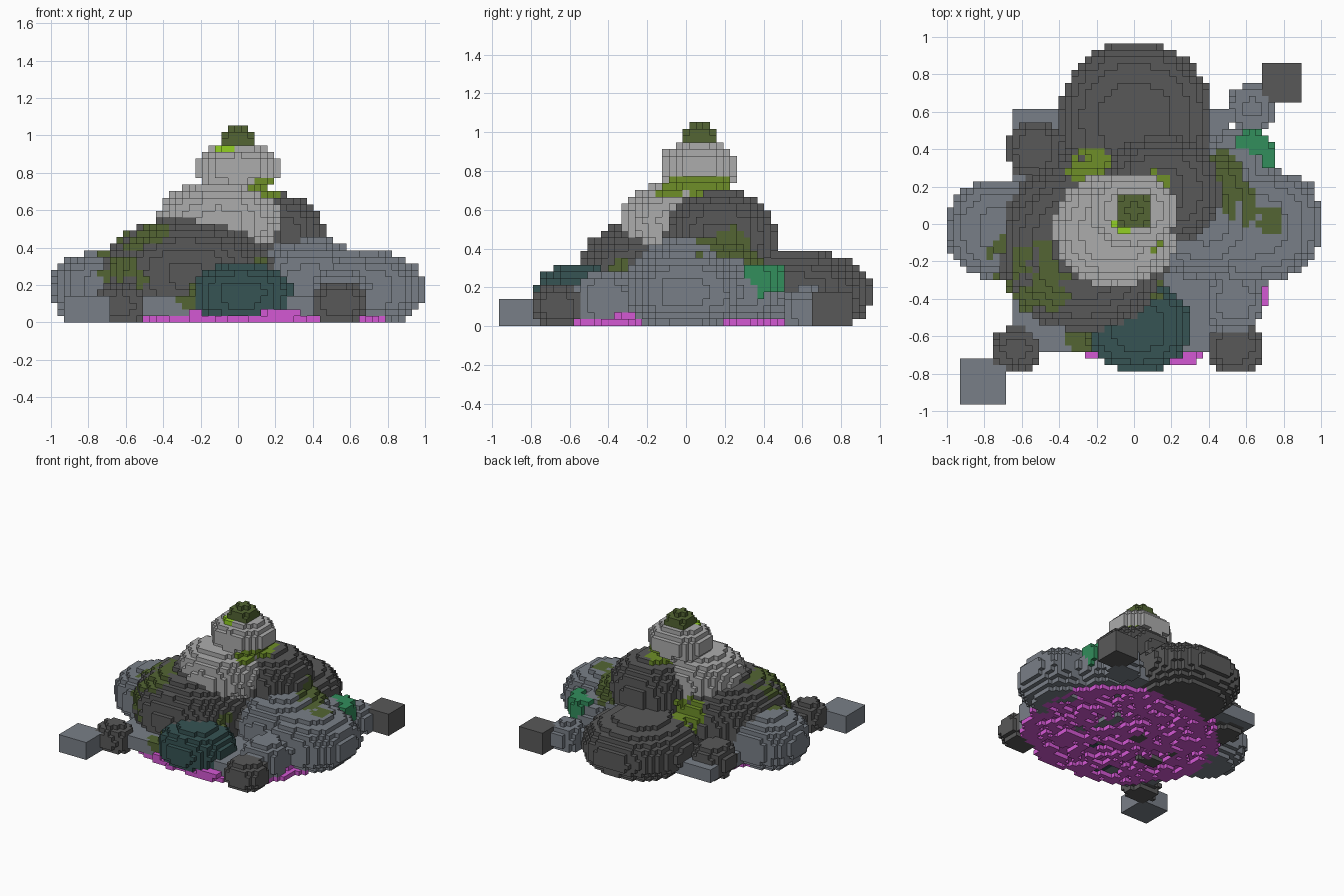
import bpy, bmesh, random
from mathutils import Vector, noise

if "Cube" in bpy.data.objects:
    bpy.data.objects.remove(bpy.data.objects["Cube"], do_unlink=True)

random.seed(4)
V = 2 / 57          # edge of one block
cells = {}          # block index -> part name
part_material = {}  # part name -> material name
SIDES = [(1, 0, 0), (-1, 0, 0), (0, 1, 0), (0, -1, 0), (0, 0, 1), (0, 0, -1)]


def srgb(r, g, b):
    def lin(c):
        c /= 255
        return c / 12.92 if c < 0.04 else ((c + 0.055) / 1.055) ** 2.4
    return (lin(r), lin(g), lin(b), 1)


def material(name, colour):
    m = bpy.data.materials.new(name)
    m.use_nodes = True
    m.diffuse_color = colour
    m.node_tree.nodes["Principled BSDF"].inputs["Base Color"].default_value = colour
    return m


MATS = {n: material(n, srgb(*c)) for n, c in {
    "dark stone": (89, 89, 89),
    "blue grey stone": (121, 127, 135),
    "pale stone": (172, 172, 172),
    "teal stone": (54, 83, 83),
    "olive moss": (83, 101, 51),
    "leaf moss": (110, 143, 40),
    "lime moss": (146, 208, 36),
    "emerald moss": (50, 142, 92),
    "magenta bed": (212, 88, 212)}.items()}


def centre(c):
    return Vector((c[0] * V, c[1] * V, (c[2] + 0.5) * V))


def neighbours(q):
    return [tuple(q[a] + s[a] for a in range(3)) for s in SIDES]


def block_range(lo, hi):
    a = [round(v / V) - 1 for v in lo]
    b = [round(v / V) + 2 for v in hi]
    for i in range(a[0], b[0]):
        for j in range(a[1], b[1]):
            for k in range(max(a[2], 0), b[2]):
                yield i, j, k


def blocks_in(c, r, power):
    """Blocks whose centres lie in a rounded region."""
    lo, hi = [c[a] - r[a] for a in range(3)], [c[a] + r[a] for a in range(3)]
    for q in block_range(lo, hi):
        p = centre(q)
        if sum((abs(p[a] - c[a]) / r[a]) ** power for a in range(3)) <= 1:
            yield q


def rock(name, mat, c, r, power=2.2):
    """Rounded boulder made of blocks."""
    part_material[name] = mat
    for q in blocks_in(c, r, power):
        cells.setdefault(q, name)


def box(name, mat, lo, hi):
    part_material[name] = mat
    for q in block_range(lo, hi):
        p = centre(q)
        if all(lo[a] < p[a] < hi[a] for a in range(3)):
            cells.setdefault(q, name)


def moss(name, mat, c, r, threshold=0.0, scale=9):
    """Patchy growth set into the exposed stone in a region."""
    part_material[name] = mat
    for q in blocks_in(c, r, 2):
        if q in cells and any(s not in cells for s in neighbours(q)):
            if noise.noise(centre(q) * scale) + random.uniform(-.3, .3) > threshold:
                cells[q] = name


DARK, BLUE, PALE = "dark stone", "blue grey stone", "pale stone"
OLIVE, LEAF = "olive moss", "leaf moss"
EMERALD, MAGENTA = "emerald moss", "magenta bed"

# Large boulders
rock("back_boulder", DARK, (0.01, 0.55, 0.17), (0.41, 0.42, 0.22))
rock("upper_back_boulder", DARK, (0.15, 0.18, 0.45), (0.32, 0.29, 0.25))
rock("front_right_boulder", DARK, (-0.27, -0.12, 0.25), (0.46, 0.45, 0.31))
rock("left_boulder", BLUE, (0.38, 0.06, 0.22), (0.31, 0.36, 0.24))
rock("left_outer_boulder", BLUE, (0.61, -0.01, 0.18), (0.39, 0.31, 0.21), 2.4)
rock("left_boulder_shoulder", BLUE, (0.55, 0.3, 0.17), (0.2, 0.2, 0.15))
rock("left_boulder_edge", BLUE, (0.85, 0.13, 0.17), (0.12, 0.13, 0.13))
rock("right_boulder", BLUE, (-0.7, -0.03, 0.18), (0.3, 0.27, 0.2), 2.4)
rock("teal_boulder", "teal stone", (0.02, -0.55, 0.15), (0.28, 0.24, 0.17))

# Pale stones stacked at the summit
rock("pale_boulder", PALE, (-0.1, -0.03, 0.54), (0.33, 0.3, 0.21))
rock("pale_cap_stone", PALE, (0, 0.07, 0.82), (0.23, 0.2, 0.14))

# Small stones round the foot
rock("front_left_blue_stone", BLUE, (0.54, -0.41, 0.14), (0.15, 0.17, 0.14), 2.6)
rock("front_left_stone", DARK, (0.54, -0.66, 0.1), (0.15, 0.13, 0.11), 2.5)
rock("front_right_stone", DARK, (-0.63, -0.67, 0.09), (0.13, 0.12, 0.12))
rock("back_right_stone", DARK, (-0.53, 0.4, 0.12), (0.15, 0.16, 0.14))
rock("back_left_stone", BLUE, (0.63, 0.62, 0.08), (0.13, 0.13, 0.12))

# Slab under the pile and two loose blocks
box("base_slab", BLUE, (-0.65, -0.68, V), (0.52, 0.62, 0.14))
box("front_loose_block", BLUE, (-0.93, -0.965, 0.0), (-0.69, -0.72, 0.14))
box("back_loose_block", DARK, (0.68, 0.65, 0.0), (0.89, 0.86, 0.176))

# Magenta ledges and the uneven bed on the underside
rock("front_magenta_ledge", MAGENTA, (0.24, -0.71, 0.04), (0.1, 0.05, 0.04))
rock("right_magenta_ledge", MAGENTA, (-0.22, -0.66, 0.05), (0.06, 0.05, 0.06))
rock("left_magenta_ledge", MAGENTA, (0.63, -0.28, 0.05), (0.05, 0.08, 0.06))
part_material["magenta_bed"] = MAGENTA
for q in block_range((-0.8, -0.85, 0), (0.85, 0.65, 0)):
    p = centre(q)
    n = noise.noise(p * 6)
    reach = ((p.x - 0.04) / 0.75) ** 2 + ((p.y + 0.1) / 0.68) ** 2 + 0.2 * n
    if q[2] == 0 and reach < 1 and n > -0.36:
        above = (q[0], q[1], 1)
        if noise.noise(p * 16) > 0.12 and above in cells and reach < 0.85:
            cells.pop(q, None)             # hollow, bed one block up
            cells[above] = "magenta_bed"
        else:
            cells[q] = "magenta_bed"

# Moss patches
moss("left_moss", OLIVE, (0.47, 0.3, 0.4), (0.12, 0.18, 0.13), -0.25)
moss("left_middle_moss", OLIVE, (0.57, 0.12, 0.4), (0.1, 0.16, 0.11), -0.15)
moss("left_outer_moss", OLIVE, (0.73, 0.03, 0.37), (0.07, 0.1, 0.06), -0.15)
moss("right_moss", OLIVE, (-0.5, -0.28, 0.46), (0.19, 0.2, 0.12), -0.15)
moss("right_side_moss", OLIVE, (-0.62, -0.4, 0.25), (0.15, 0.2, 0.1), -0.3)
moss("far_right_moss", OLIVE, (-0.74, -0.07, 0.36), (0.06, 0.14, 0.1), -0.05)
moss("teal_boulder_moss", OLIVE, (-0.28, -0.6, 0.13), (0.08, 0.1, 0.07), -0.1)
moss("front_moss", OLIVE, (0.13, -0.33, 0.29), (0.05, 0.07, 0.06), -0.1)
moss("back_leaf_moss", LEAF, (-0.25, 0.32, 0.38), (0.14, 0.1, 0.16), -0.25)
moss("collar_moss", LEAF, (0.1, 0.07, 0.71), (0.15, 0.23, 0.07), -0.4)
moss("lime_tuft", "lime moss", (-0.07, -0.02, 0.93), (0.06, 0.06, 0.03), -0.6)

# Leafy shrubs on the flank and the summit
rock("emerald_shrub", EMERALD, (0.63, 0.43, 0.24), (0.1, 0.08, 0.09))
rock("emerald_shrub_side", EMERALD, (0.71, 0.36, 0.23), (0.05, 0.08, 0.1))
rock("summit_shrub", OLIVE, (0, 0.07, 0.98), (0.1, 0.1, 0.06), 2.2)
box("summit_sprig", OLIVE, (-0.02, 0.05, 1.0), (0.02, 0.09, 1.053))

# Turn each part's exposed block faces into a mesh
for name, mat in part_material.items():
    bm = bmesh.new()
    corners = {}
    for q in [c for c, owner in cells.items() if owner == name]:
        for s, beside in zip(SIDES, neighbours(q)):
            if beside in cells:
                continue
            n = Vector(s)
            u = Vector((s[1], s[2], s[0]))
            w = n.cross(u)
            quad = []
            for a, b in ((-1, -1), (1, -1), (1, 1), (-1, 1)):
                p = centre(q) + (n + u * a + w * b) * V / 2
                key = tuple(round(x / V * 2) for x in p)
                if key not in corners:
                    corners[key] = bm.verts.new(p)
                quad.append(corners[key])
            bm.faces.new(quad)
    if bm.faces:
        mesh = bpy.data.meshes.new(name)
        bm.to_mesh(mesh)
        mesh.materials.append(MATS[mat])
        bpy.context.collection.objects.link(bpy.data.objects.new(name, mesh))
    bm.free()
